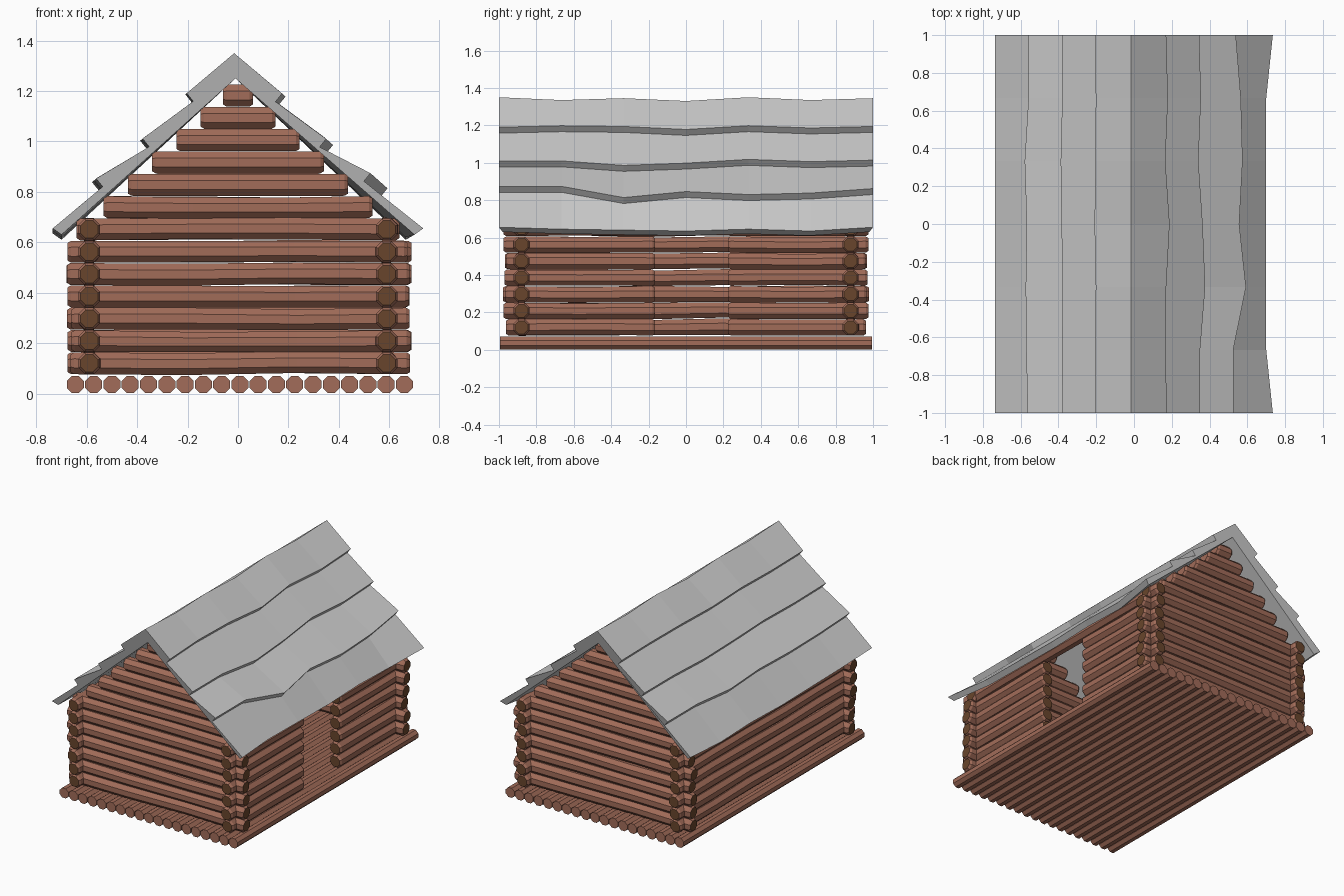
import bpy, bmesh, random
from math import cos, sin, pi

if "Cube" in bpy.data.objects:
    bpy.data.objects.remove(bpy.data.objects["Cube"])

random.seed(4)


def material(name, rgb):
    m = bpy.data.materials.new(name)
    m.diffuse_color = (*rgb, 1)
    m.use_nodes = True
    m.node_tree.nodes["Principled BSDF"].inputs["Base Color"].default_value = m.diffuse_color
    return m


BARK = material("bark", (0.36, 0.15, 0.10))
CUT = material("cut_wood", (0.14, 0.06, 0.025))


def finish(name, bm, mats=()):
    bmesh.ops.recalc_face_normals(bm, faces=bm.faces)
    me = bpy.data.meshes.new(name)
    bm.to_mesh(me)
    bm.free()
    for m in mats:
        me.materials.append(m)
    ob = bpy.data.objects.new(name, me)
    bpy.context.collection.objects.link(ob)


def log(bm, axis, a, b, c, z, r, wobble=0.004, bevel=0.014, cap=1):
    """Eight-sided hewn log from a to b along axis, at cross position c."""
    stops = [(a, 0.8), (a + bevel, 1)]
    n = max(1, round((b - a) / 0.4))
    stops += [(a + (b - a) * k / n, random.uniform(0.92, 1.02)) for k in range(1, n)]
    stops += [(b - bevel, 1), (b, 0.8)]
    if not bevel:
        stops = [(a, 1), (b, 1)]
    rings = []
    for k, (t, s) in enumerate(stops):
        inner = 1 < k < len(stops) - 2
        w = wobble if inner else 0
        du, dz = random.uniform(-w, w), random.uniform(-w, w)
        ring = []
        for i in range(8):
            ang = pi / 8 + i * pi / 4
            u, v = c + du + r * s * cos(ang), z + dz + r * s * sin(ang)
            ring.append(bm.verts.new((t, u, v) if axis == "x" else (u, t, v)))
        rings.append(ring)
    for p, q in zip(rings, rings[1:]):
        for i in range(8):
            j = (i + 1) % 8
            bm.faces.new((p[i], p[j], q[j], q[i]))
    for ring in (rings[0], rings[-1]):
        bm.faces.new(ring).material_index = cap


def level(i):
    return 0.12 + 0.0885 * i


R = 0.047

# Floor of round logs running front to back
bm = bmesh.new()
for i in range(19):
    log(bm, "y", -0.995, 0.995, -0.645 + 0.0725 * i, 0.036, 0.0365, bevel=0, cap=0)
finish("floor_logs", bm, [BARK])

# Front and back walls, narrowing into gables under the roof
for name, y in (("front_wall", -0.88), ("back_wall", 0.88)):
    bm = bmesh.new()
    for i in range(13):
        z = level(i)
        if i < 6:
            lo, hi = -0.67 + random.uniform(-0.01, 0.01), 0.68 + random.uniform(-0.01, 0.01)
        elif i == 6:
            lo, hi = -0.64, 0.64
        else:
            hi = max((1.25 - z) / 0.92 - 0.022, 0.06)
            lo = -hi
        log(bm, "x", lo, hi, y, z, R, cap=1 if i < 7 else 0)
    finish(name, bm, [BARK, CUT])

# Left wall is solid, right wall has a doorway below the top log
for name, x, door in (("left_wall", -0.59, False), ("right_wall", 0.59, True)):
    bm = bmesh.new()
    for i in range(7):
        e = 0.97 + random.uniform(-0.01, 0.01)
        spans = [(-e, -0.165), (0.225, e)] if door and i < 6 else [(-e, e)]
        for a, b in spans:
            log(bm, "y", a, b, x, level(i), R)
    finish(name, bm, [BARK, CUT])

# Roof: stepped plank profile swept along y, each lip wavering along the slope
LIPS = [(0.175, 1.19), (0.35, 1.01), (0.53, 0.87)]
WAVE = [
    [0, 0.01, 0.005, -0.015, 0.01, -0.005, 0.005],
    [0, 0, -0.03, -0.015, 0.01, -0.005, 0.005],
    [0.005, 0.005, -0.07, -0.03, -0.05, -0.04, -0.01],
]
RIDGE = [1.35, 1.335, 1.345, 1.33, 1.35, 1.335, 1.345]


def slope(k, side):
    """Top-side points of one slope at station k, from ridge to eave."""
    pts = []
    for n, (x, z) in enumerate(LIPS):
        if side < 0:
            x, z = x + 0.03, z - (0.015 if n == 2 else 0)
        d = WAVE[n][k if side > 0 else 6 - k] * (1 if side > 0 else 0.3)
        x, z = x - d * 0.9, z + d * 0.8
        pts += [(side * x, z), (side * (x - 0.026), z - 0.032)]
    ex = 0.735 if side < 0 or k in (0, 6) else 0.70
    ez = 0.645 + [0.01, 0, -0.005, -0.01, 0, -0.01, 0.01][k]
    pts += [(side * ex, ez), (side * (ex - 0.035), ez - 0.025)]
    return pts


bm = bmesh.new()
rings = []
for k in range(7):
    y = -1 + k / 3
    left, right = slope(k, -1), slope(k, 1)
    prof = left[::-1] + [(-0.015, RIDGE[k])] + right + [(-0.01, 1.25)]
    under = {0, len(left) + len(right), len(prof) - 1}
    rings.append([bm.verts.new((x, y * (0.98 if i in under else 1), z))
                  for i, (x, z) in enumerate(prof)])
for p, q in zip(rings, rings[1:]):
    for i in range(len(p)):
        j = (i + 1) % len(p)
        bm.faces.new((p[i], p[j], q[j], q[i]))
bm.faces.new(rings[0])
bm.faces.new(rings[-1])
finish("plank_roof", bm)
